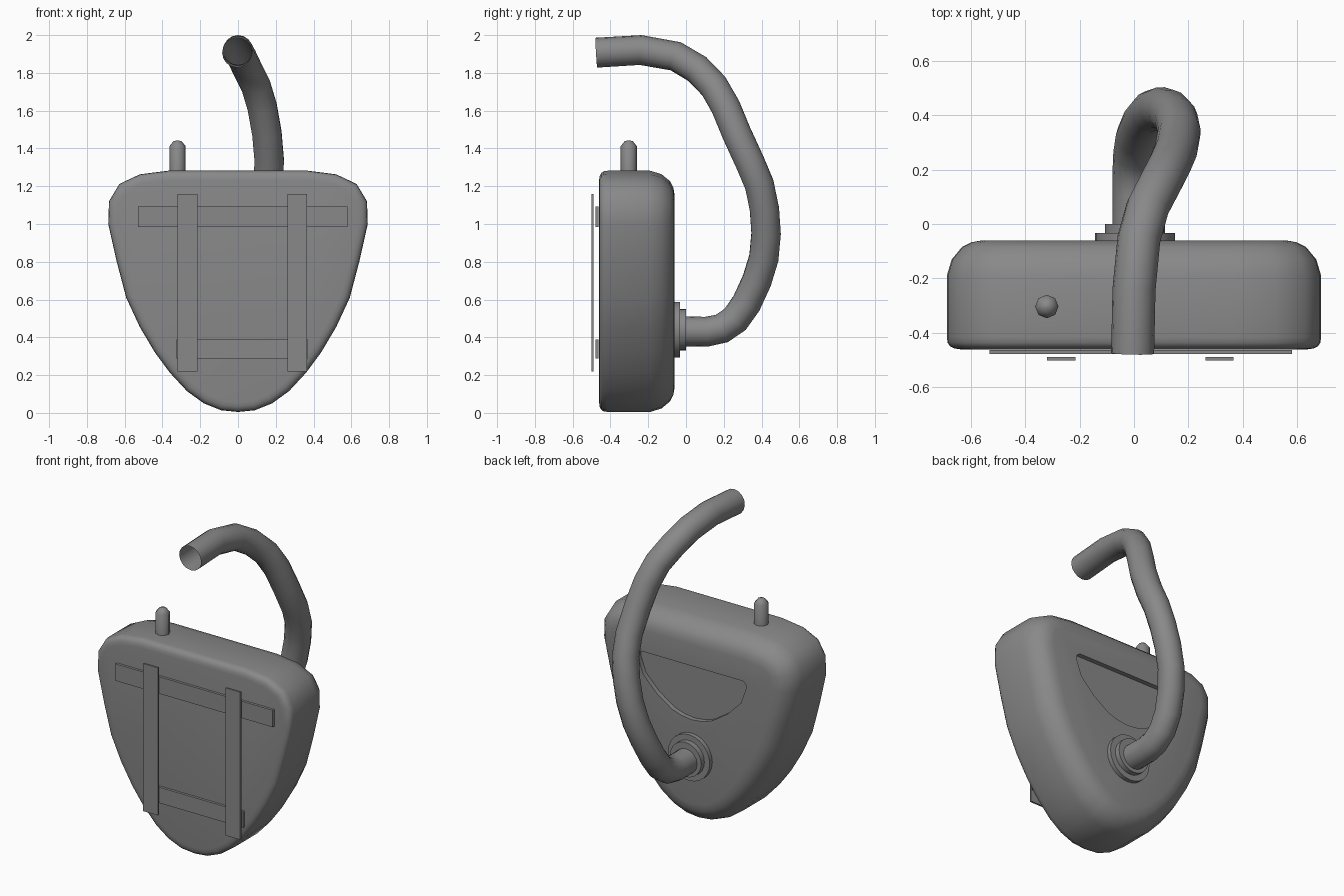
import bpy, bmesh, math
from mathutils import Vector

if "Cube" in bpy.data.objects:
    bpy.data.objects.remove(bpy.data.objects["Cube"])

# Dark grey rubber and metal
grey = bpy.data.materials.new("dark_grey")
grey.diffuse_color = (.25, .25, .25, 1)
grey.use_nodes = True
grey.node_tree.nodes["Principled BSDF"].inputs["Base Color"].default_value = grey.diffuse_color


def finish(name, bm, angle=None):
    bmesh.ops.recalc_face_normals(bm, faces=bm.faces)
    me = bpy.data.meshes.new(name)
    bm.to_mesh(me)
    bm.free()
    me.materials.append(grey)
    ob = bpy.data.objects.new(name, me)
    bpy.context.collection.objects.link(ob)
    if angle:
        smooth(ob, angle)
    return ob


def smooth(ob, angle):
    bpy.ops.object.select_all(action='DESELECT')
    ob.select_set(True)
    bpy.context.view_layer.objects.active = ob
    bpy.ops.object.shade_smooth_by_angle(angle=math.radians(angle))


def mirrored(half):
    # half runs from bottom centre to top; add the -x side
    return half + [(-x, z) for x, z in reversed(half) if x > 0]


def inset(pts, d):
    n, out = len(pts), []
    for i in range(n):
        a, b, c = (Vector(pts[(i + k) % n]) for k in (-1, 0, 1))
        e1, e2 = (b - a).normalized(), (c - b).normalized()
        n1, n2 = Vector((-e1.y, e1.x)), Vector((-e2.y, e2.x))
        m = (n1 + n2).normalized()
        out.append(b + m * (d / m.dot(n1)))
    return out


def loft(name, outline, profile, angle=None):
    # profile: (inset, y) pairs, front to back
    bm = bmesh.new()
    rings = [[bm.verts.new((x, y, z)) for x, z in inset(outline, d)] for d, y in profile]
    n = len(outline)
    for r, s in zip(rings, rings[1:]):
        for i in range(n):
            bm.faces.new((r[i], r[(i + 1) % n], s[(i + 1) % n], s[i]))
    bm.faces.new(rings[0])
    bm.faces.new(rings[-1])
    return finish(name, bm, angle)


def box(name, x0, x1, y0, y1, z0, z1):
    return loft(name, [(x0, z0), (x1, z0), (x1, z1), (x0, z1)], [(0, y0), (0, y1)])


def lathe(name, profile, sides, loc, along_y=False):
    # profile: (radius, height) pairs, closed at both ends
    bm = bmesh.new()
    rings = []
    for r, h in profile:
        ring = []
        for i in range(sides):
            a = 2 * math.pi * i / sides
            u, v = r * math.cos(a), r * math.sin(a)
            co = Vector((u, h, v)) if along_y else Vector((u, v, h))
            ring.append(bm.verts.new(co + Vector(loc)))
        rings.append(ring)
    for r, s in zip(rings, rings[1:]):
        for i in range(sides):
            bm.faces.new((r[i], r[(i + 1) % sides], s[(i + 1) % sides], s[i]))
    bm.faces.new(rings[0])
    bm.faces.new(rings[-1])
    return finish(name, bm, 50)


# Tank body: rounded shield shape with a soft back edge
body_half = [(0, .005), (.09, .014), (.18, .05), (.27, .115), (.36, .212), (.44, .32),
             (.52, .455), (.592, .61), (.642, .80), (.687, 1.0), (.683, 1.12), (.628, 1.212),
             (.52, 1.263), (.37, 1.282)]
body = loft("tank_body", mirrored(body_half),
            [(.05, -.46), (.028, -.457), (.012, -.449), (.003, -.436), (0, -.415), (0, -.19),
             (.018, -.13), (.055, -.085), (.09, -.067), (.13, -.06)])

# Shallow recess in the back of the tank
recess_half = [(0, .672), (.07, .68), (.14, .702), (.25, .775), (.345, .87),
               (.38, .965), (.382, .995), (.36, 1.015)]
cutter = loft("recess_cutter", mirrored(recess_half), [(0, -.09), (0, .05)])
cutter.hide_render = True
mod = body.modifiers.new("recess", 'BOOLEAN')
mod.operation, mod.object, mod.solver = 'DIFFERENCE', cutter, 'EXACT'
bpy.context.view_layer.objects.active = body
bpy.ops.object.modifier_apply(modifier=mod.name)
bpy.data.objects.remove(cutter, do_unlink=True)
smooth(body, 45)

# Straps on the front: two horizontal bands, two vertical bands over them
box("upper_band", -.53, .58, -.478, -.462, .985, 1.093)
box("lower_band", -.325, .37, -.478, -.462, .287, .388)
for side, x in (("left", -.267), ("right", .314)):
    box(side + "_shoulder_strap", x - .052, x + .052, -.501, -.489, .218, 1.16)

# Filler peg on top
lathe("filler_peg", [(.043, 1.25), (.043, 1.412), (.022, 1.438), (.002, 1.443)], 8,
      (-.32, -.303, 0))

# Stepped hose socket on the back
lathe("hose_socket", [(.147, -.07), (.147, -.033), (.11, -.033), (.11, 0)], 24,
      (.003, 0, .44), True)

# Curved hose, open at its free end
path = [(0, -.03, .432), (0, .11, .43), (0, .19, .447), (.003, .26, .495), (.012, .32, .58),
        (.035, .375, .70), (.065, .412, .82), (.10, .424, .95), (.13, .415, 1.08),
        (.155, .388, 1.21), (.166, .337, 1.33), (.153, .268, 1.48), (.128, .21, 1.62),
        (.095, .147, 1.73), (.05, .06, 1.82), (.018, -.055, 1.888), (0, -.24, 1.921),
        (-.005, -.475, 1.907)]
cu = bpy.data.curves.new("hose", 'CURVE')
cu.dimensions = '3D'
cu.bevel_depth = .079
cu.bevel_resolution = 6
cu.use_fill_caps = False
cu.materials.append(grey)
sp = cu.splines.new('POLY')
sp.points.add(len(path) - 1)
for p, co in zip(sp.points, path):
    p.co = (*co, 1)
hose = bpy.data.objects.new("hose", cu)
bpy.context.collection.objects.link(hose)
bpy.ops.object.select_all(action='DESELECT')
hose.select_set(True)
bpy.context.view_layer.objects.active = hose
bpy.ops.object.convert(target='MESH')
smooth(bpy.context.view_layer.objects.active, 50)
